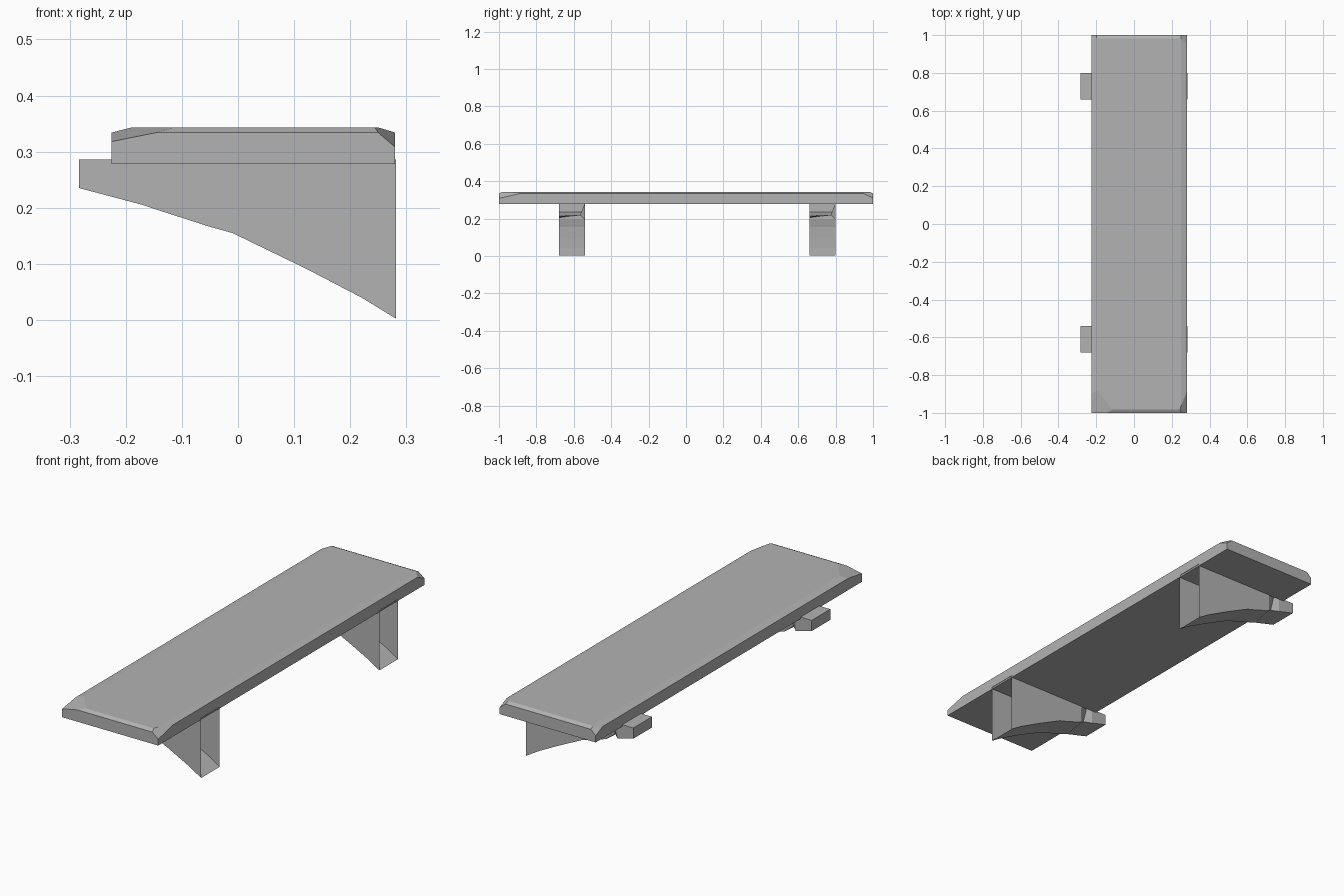
import bpy, bmesh
from mathutils import Vector

if "Cube" in bpy.data.objects:
    bpy.data.objects.remove(bpy.data.objects["Cube"], do_unlink=True)

stone = bpy.data.materials.new("grey stone")
stone.use_nodes = True
GREY = (0.45, 0.45, 0.45, 1)
stone.diffuse_color = GREY
stone.node_tree.nodes["Principled BSDF"].inputs["Base Color"].default_value = GREY


def finish(bm, name):
    mesh = bpy.data.meshes.new(name)
    bm.to_mesh(mesh)
    bm.free()
    mesh.materials.append(stone)
    obj = bpy.data.objects.new(name, mesh)
    bpy.context.collection.objects.link(obj)
    return obj


def chip(bm, a, b, c):
    """Slice off whatever lies above the plane through three points."""
    a, b, c = Vector(a), Vector(b), Vector(c)
    normal = (b - a).cross(c - a).normalized()
    if normal.z < 0:
        normal.negate()
    geom = bm.verts[:] + bm.edges[:] + bm.faces[:]
    bmesh.ops.bisect_plane(bm, geom=geom, plane_co=a, plane_no=normal, clear_outer=True)
    rim = [e for e in bm.edges if e.is_boundary]
    bmesh.ops.holes_fill(bm, edges=rim, sides=0)


# Shelf board: a slab with worn edges and chipped corners
X0, X1, BOTTOM, TOP, EDGE = -0.225, 0.28, 0.278, 0.343, 0.334
bm = bmesh.new()
bmesh.ops.create_cube(bm, size=1)
for v in bm.verts:
    v.co = (X1 if v.co.x > 0 else X0, 2 * v.co.y, TOP if v.co.z > 0 else BOTTOM)
for side in (-1, 1):
    chip(bm, (X0, side, EDGE), (X1, side, EDGE), (0, side * 0.982, TOP))
chip(bm, (X0, -1, EDGE), (X0, 1, EDGE), (-0.19, 0, TOP))
chip(bm, (X1, -1, EDGE), (X1, 1, EDGE), (0.25, 0, TOP))
for x, end, width, length, depth in (
        (X1, -1, -0.035, 0.13, 0.035), (X1, 1, -0.035, 0.06, 0.033),
        (X0, 1, 0.03, 0.06, 0.033), (X0, -1, 0.1, 0.13, 0.025)):
    chip(bm, (x + width, end, TOP - 0.005), (x, end * (1 - length), TOP - 0.005),
         (x, end, TOP - depth))
finish(bm, "shelf_board")

# Underside of a bracket, from its thin tip to its deep end
CURVE = [(-0.283, 0.235), (-0.2, 0.213), (-0.17, 0.205), (-0.14, 0.195), (-0.05, 0.166),
         (-0.01, 0.155), (0.12, 0.092), (0.22, 0.04), (0.282, 0.002)]


def bracket(name, y0, y1):
    """Hollow bracket, open at its deep end, with a nick in one lower edge."""
    bm = bmesh.new()
    rings = []
    for x, z in CURVE:
        nick = 0.025 if x == -0.17 else 0
        points = [(x, y0, 0.286), (x, y0, z), (x, y1 - nick, z + nick * 0.6), (x, y1, 0.286)]
        rings.append([bm.verts.new(p) for p in points])
    bm.faces.new(rings[0])
    for a, b in zip(rings, rings[1:]):
        for i in range(4):
            j = (i + 1) % 4
            bm.faces.new((a[i], b[i], b[j], a[j]))
    bmesh.ops.recalc_face_normals(bm, faces=bm.faces[:])
    return finish(bm, name)


bracket("front_bracket", -0.68, -0.54)
bracket("back_bracket", 0.66, 0.8)
